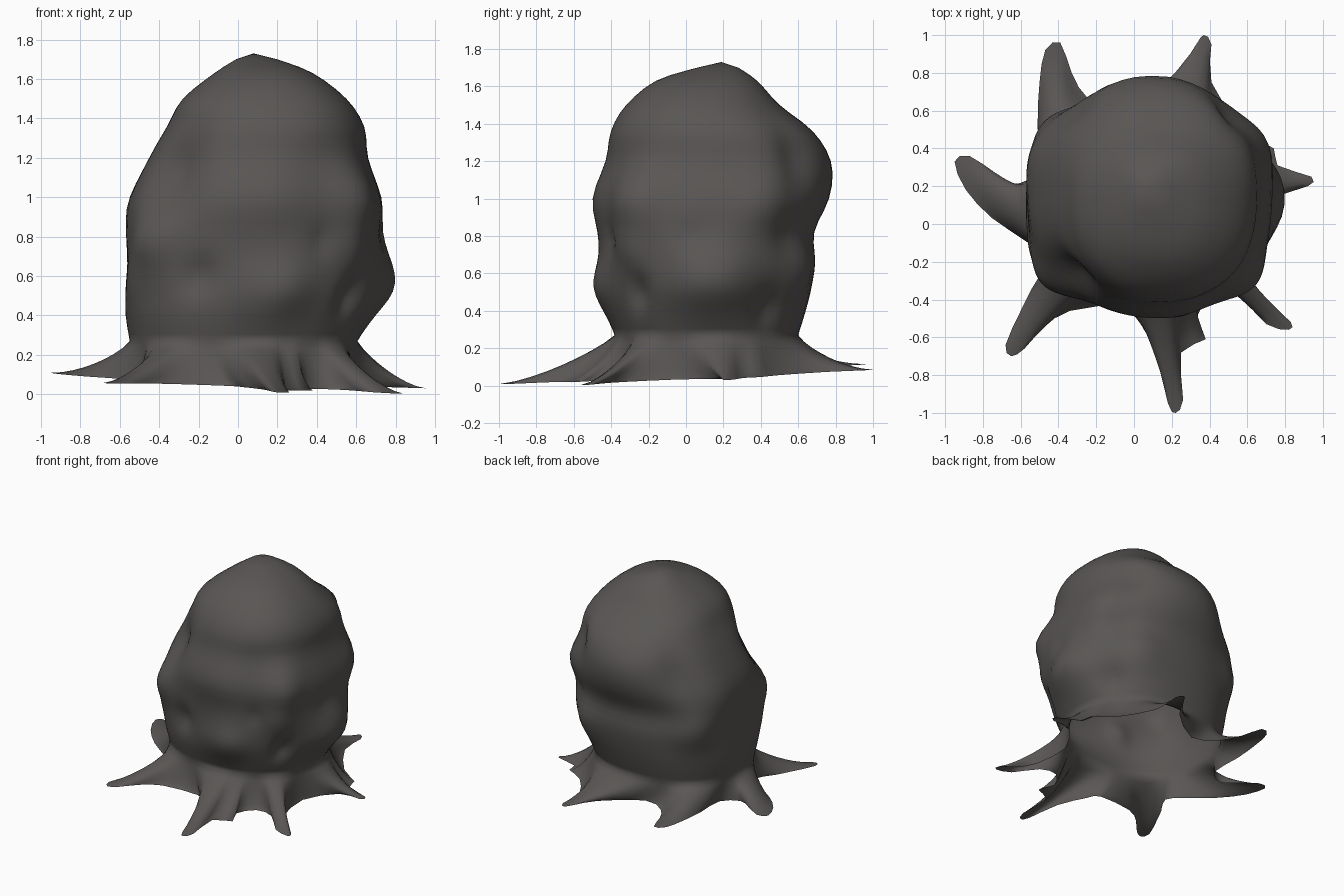
import bpy, bmesh, math
from mathutils import Vector

if "Cube" in bpy.data.objects:
    bpy.data.objects.remove(bpy.data.objects["Cube"])

stone = bpy.data.materials.new("dark grey brown")
stone.diffuse_color = (0.100, 0.093, 0.089, 1)
stone.use_nodes = True
stone.node_tree.nodes["Principled BSDF"].inputs["Base Color"].default_value = stone.diffuse_color

# Body silhouette: height, left, right, front, back
PROFILE = [
    (0.27, -0.55, 0.60, -0.38, 0.60),
    (0.40, -0.57, 0.66, -0.42, 0.64),
    (0.52, -0.57, 0.71, -0.44, 0.67),
    (0.66, -0.56, 0.73, -0.45, 0.69),
    (0.82, -0.56, 0.73, -0.46, 0.68),
    (1.00, -0.54, 0.72, -0.47, 0.74),
    (1.20, -0.45, 0.66, -0.42, 0.75),
    (1.36, -0.36, 0.64, -0.40, 0.67),
    (1.50, -0.28, 0.55, -0.32, 0.50),
    (1.63, -0.12, 0.38, -0.16, 0.38),
    (1.70, -0.01, 0.20, 0.06, 0.28),
]
# Knobs and hollows: direction in degrees, height, spread, depth
BUMPS = [
    (2, 0.55, 0.18, 0.08), (-80, 0.53, 0.15, 0.06), (-140, 0.78, 0.17, 0.07),
    (-40, 1.00, 0.17, 0.07), (25, 0.98, 0.17, 0.04), (90, 1.10, 0.22, 0.03),
    (160, 0.92, 0.18, 0.03), (205, 0.60, 0.15, 0.03), (140, 0.74, 0.18, 0.06),
    (-85, 1.00, 0.20, 0.03), (60, 0.60, 0.14, 0.03), (-45, 0.74, 0.12, 0.03),
    (-40, 0.50, 0.09, -0.05), (-5, 0.80, 0.07, -0.02), (-112, 0.60, 0.09, -0.04),
    (35, 0.42, 0.10, -0.05), (-62, 0.78, 0.06, -0.02),
    (-135, 1.10, 0.18, -0.08), (45, 1.22, 0.14, -0.05), (135, 1.14, 0.16, -0.04),
    (45, 0.78, 0.10, -0.02),
]
# Ground outline of each root, anticlockwise, starting in the gap before it
ROOTS = [
    [(.60, -.05), (.76, .18), (.92, .20), (.94, .25), (.76, .31), (.74, .40)],
    [(.58, .50), (.41, .75), (.41, .95), (.37, 1.0), (.33, .95), (.23, .78)],
    [(-.05, .58), (-.24, .66), (-.33, .80), (-.39, .96), (-.47, .92), (-.50, .75), (-.51, .54)],
    [(-.50, .30), (-.62, .21), (-.72, .26), (-.87, .36), (-.95, .33), (-.89, .18), (-.75, .03), (-.56, -.10)],
    [(-.46, -.20), (-.54, -.34), (-.60, -.46), (-.68, -.64), (-.65, -.70), (-.58, -.66), (-.48, -.55), (-.34, -.46)],
    [(-.05, -.43), (.02, -.50), (.13, -.70), (.18, -.95), (.22, -1.0), (.26, -.93), (.25, -.68), (.38, -.61), (.33, -.50)],
    [(.42, -.37), (.56, -.38), (.70, -.53), (.82, -.56), (.83, -.52), (.72, -.45), (.63, -.33)],
]
CENTRE = Vector((0.10, 0.13))


def spline(a, b, c, d, t):
    """Smooth curve from b to c."""
    return tuple(0.5 * (2 * q + (r - p) * t + (2 * p - 5 * q + 4 * r - s) * t * t
                        + (3 * q - p - 3 * r + s) * t ** 3)
                 for p, q, r, s in zip(a, b, c, d))


def body_point(ang, row):
    z, left, right, front, back = row
    c, s = math.cos(ang), math.sin(ang)
    rx, ry = (right - left) / 2, (back - front) / 2
    x = (left + right) / 2 + rx * math.copysign(abs(c) ** 0.86, c)
    y = (front + back) / 2 + ry * math.copysign(abs(s) ** 0.86, s)
    push = 0
    for deg, bz, w, amp in BUMPS:
        d = (ang - math.radians(deg) + math.pi) % (2 * math.pi) - math.pi
        push += amp * math.exp(-((d * 0.62) ** 2 + (z - bz) ** 2) / (w * w))
    return Vector((x + push * c, y + push * s, z))


def ground(x, y):
    """The slightly tilted cut the roots rest on."""
    return max(0, 0.058 - 0.039 * x + 0.0415 * y)


# Columns: each ground outline point paired with a direction on the body
ctrl = []
gap = [math.atan2(r[0][1] - CENTRE.y, r[0][0] - CENTRE.x) for r in ROOTS]
for k, root in enumerate(ROOTS):
    span = (gap[(k + 1) % len(ROOTS)] - gap[k]) % (2 * math.pi)
    for i, p in enumerate(root):
        ctrl.append((p[0], p[1], gap[k] + span * i / len(root)))
columns = []
n = len(ctrl)
for i in range(n):
    a, b, c, d = (ctrl[(i + j) % n] for j in (-1, 0, 1, 2))
    step = (c[2] - b[2]) % (2 * math.pi)
    for t in (0, 0.5):
        x, y = spline(a[:2], b[:2], c[:2], d[:2], t)
        columns.append((x, y, b[2] + step * t))

# Body levels, smoothed between the profile rows
levels = []
for i in range(len(PROFILE) - 1):
    a, b = PROFILE[max(i - 1, 0)], PROFILE[i]
    c, d = PROFILE[i + 1], PROFILE[min(i + 2, len(PROFILE) - 1)]
    levels += [spline(a, b, c, d, t) for t in (0, 1 / 3, 2 / 3)]
levels.append(PROFILE[-1])

bm = bmesh.new()
rings = []
# Spreading roots, open underneath
SKIRT = 8
for j in range(SKIRT):
    t = 1 - j / SKIRT
    ring = []
    for x, y, ang in columns:
        top = body_point(ang, PROFILE[0])
        s = t ** 1.15
        px, py = top.x + (x - top.x) * s, top.y + (y - top.y) * s
        g = ground(px, py)
        ring.append(bm.verts.new((px, py, g + (top.z - g) * (1 - t) ** 1.5)))
    rings.append(ring)
# Lumpy trunk
for row in levels:
    rings.append([bm.verts.new(body_point(ang, row)) for _, _, ang in columns])
m = len(columns)
for lo, hi in zip(rings, rings[1:]):
    for i in range(m):
        k = (i + 1) % m
        bm.faces.new((lo[i], lo[k], hi[k], hi[i]))
# Crown
tip = bm.verts.new((0.08, 0.19, 1.73))
for i in range(m):
    bm.faces.new((rings[-1][i], rings[-1][(i + 1) % m], tip))
for f in bm.faces:
    f.smooth = True

mesh = bpy.data.meshes.new("lumpy_stump")
bm.to_mesh(mesh)
bm.free()
mesh.materials.append(stone)
stump = bpy.data.objects.new("lumpy_stump_with_roots", mesh)
bpy.context.collection.objects.link(stump)
